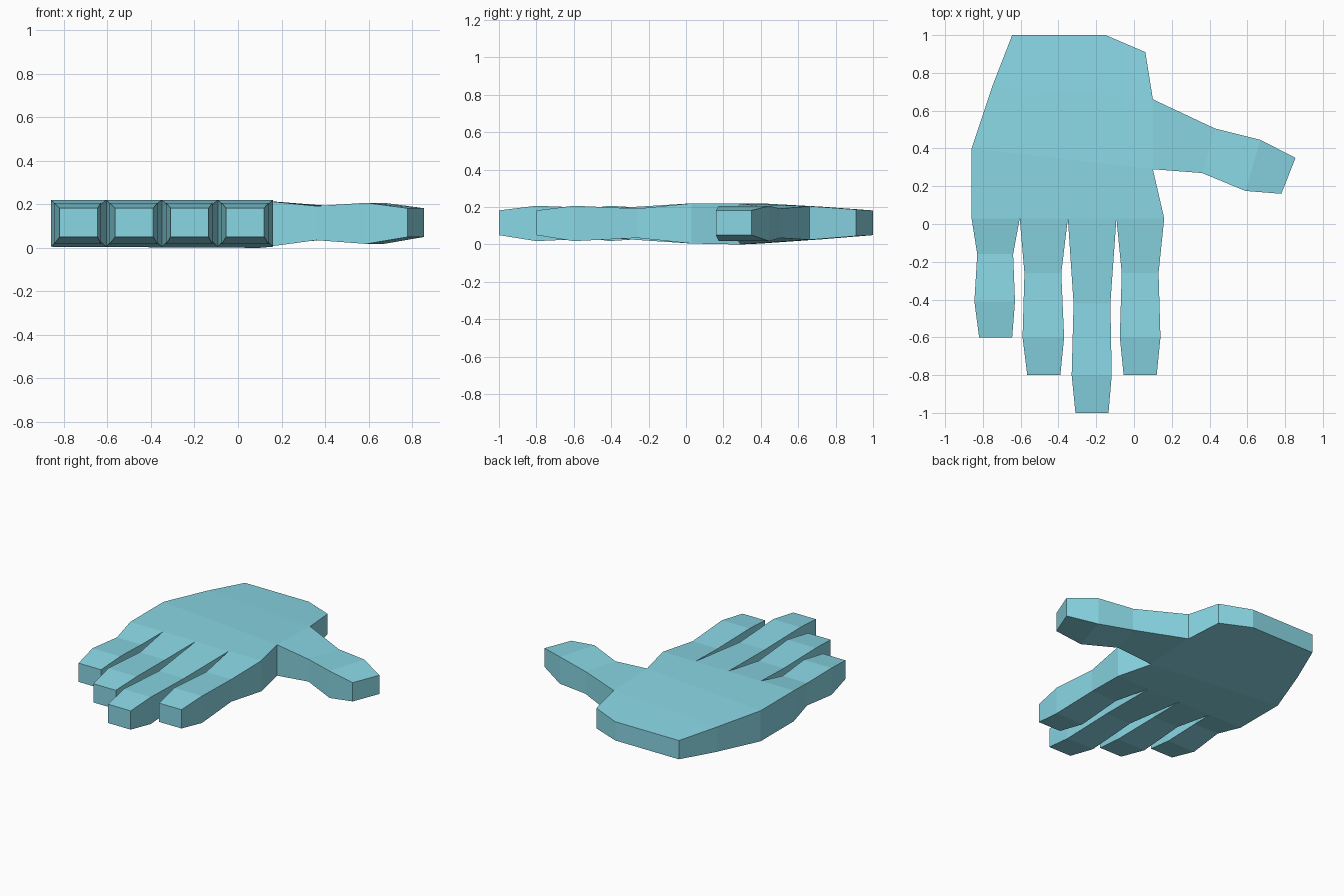
import bpy, bmesh

if "Cube" in bpy.data.objects:
    bpy.data.objects.remove(bpy.data.objects["Cube"])

bm = bmesh.new()


def slab(pts, walls):
    """Top and bottom from an outline of (x, y, z_low, z_high), side walls on listed edges."""
    low = [bm.verts.new((x, y, a)) for x, y, a, b in pts]
    high = [bm.verts.new((x, y, b)) for x, y, a, b in pts]
    bm.faces.new(high)
    bm.faces.new(low[::-1])
    for i in walls:
        j = (i + 1) % len(pts)
        bm.faces.new((low[i], low[j], high[j], high[i]))


def digit(sections):
    """Chain of segments from left/right edge points, closed at the tip."""
    thick = [None, (0.035, 0.192), (0.018, 0.207), (0.05, 0.182)]
    rows = []
    for k, (left, right) in enumerate(sections):
        rows.append([p if k == 0 else (*p, *thick[k]) for p in (left, right)])
    for k in range(3):
        (a, b), (c, d) = rows[k], rows[k + 1]
        slab([a, c, d, b], [0, 1, 2] if k == 2 else [0, 2])


# Palm
FULL = (0.005, 0.22)
knuckles = [(x, 0.03, *FULL) for x in (-0.86, -0.605, -0.35, -0.093, 0.16)]
thumb_front = (0.10, 0.29, 0.0, 0.218)
thumb_back = (0.10, 0.66, 0.025, 0.205)
side_front = (-0.86, 0.40, *FULL)
side_back = (-0.75, 0.73, 0.028, 0.202)
slab(knuckles + [thumb_front, side_front], [4, 6])
slab([side_front, thumb_front, thumb_back, side_back], [3])
slab([side_back, thumb_back, (0.06, 0.91, 0.045, 0.187),
      (-0.15, 1.0, 0.05, 0.182), (-0.645, 1.0, 0.05, 0.182)], [1, 2, 3, 4])

# Four fingers: waist, knuckle and tip positions
fingers = [
    ((-0.83, -0.64, -0.16), (-0.845, -0.63, -0.41), (-0.82, -0.645, -0.6)),
    ((-0.58, -0.385, -0.26), (-0.59, -0.37, -0.6), (-0.565, -0.39, -0.8)),
    ((-0.32, -0.125, -0.42), (-0.33, -0.118, -0.8), (-0.31, -0.135, -1.0)),
    ((-0.065, 0.13, -0.26), (-0.075, 0.14, -0.6), (-0.055, 0.12, -0.8)),
]
for i, rows in enumerate(fingers):
    digit([(knuckles[i], knuckles[i + 1])] + [((l, y), (r, y)) for l, r, y in rows])

# Thumb
digit([(thumb_front, thumb_back), ((0.36, 0.27), (0.43, 0.505)),
       ((0.59, 0.175), (0.67, 0.445)), ((0.78, 0.16), (0.855, 0.35))])

# Weld the parts into one skin
bmesh.ops.remove_doubles(bm, verts=bm.verts, dist=0.001)
bmesh.ops.recalc_face_normals(bm, faces=bm.faces)
mesh = bpy.data.meshes.new("hand")
bm.to_mesh(mesh)
bm.free()
hand = bpy.data.objects.new("hand", mesh)
bpy.context.collection.objects.link(hand)

mat = bpy.data.materials.new("light_blue")
mat.diffuse_color = (0.25, 0.68, 0.78, 1)
mat.use_nodes = True
mat.node_tree.nodes["Principled BSDF"].inputs["Base Color"].default_value = mat.diffuse_color
mesh.materials.append(mat)
